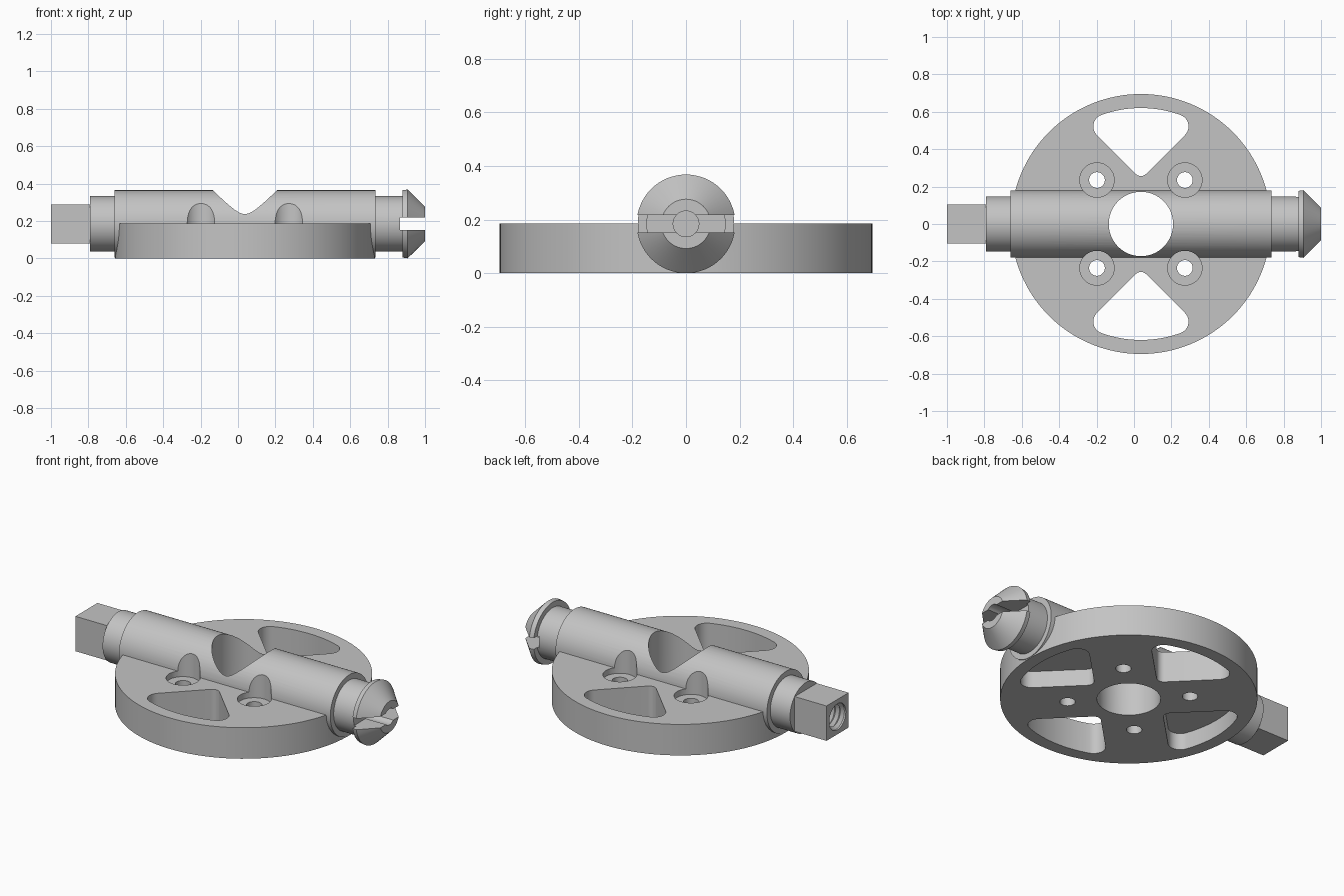
import bpy
import bmesh
from math import sin, cos, pi, sqrt, atan2
from mathutils import Matrix, Vector

old = bpy.data.objects.get("Cube")
if old:
    bpy.data.objects.remove(old, do_unlink=True)

CX = 0.037          # disc centre
AXIS_Z = 0.184      # shaft height
DISC_H = 0.185

steel = bpy.data.materials.new("grey_steel")
steel.use_nodes = True
grey = (0.55, 0.55, 0.55, 1)
steel.diffuse_color = grey
steel.node_tree.nodes["Principled BSDF"].inputs["Base Color"].default_value = grey


def finish(name, bm, matrix=None):
    if matrix:
        bm.transform(matrix)
    bmesh.ops.recalc_face_normals(bm, faces=bm.faces)
    mesh = bpy.data.meshes.new(name)
    bm.to_mesh(mesh)
    bm.free()
    mesh.materials.append(steel)
    obj = bpy.data.objects.new(name, mesh)
    bpy.context.collection.objects.link(obj)
    return obj


def loft(name, rings, matrix=None):
    """Skin closed rings of points and cap both ends."""
    bm = bmesh.new()
    rows = [[bm.verts.new(p) for p in ring] for ring in rings]
    n = len(rows[0])
    for a, b in zip(rows, rows[1:]):
        for i in range(n):
            j = (i + 1) % n
            bm.faces.new((a[i], a[j], b[j], b[i]))
    bm.faces.new(rows[0])
    bm.faces.new(rows[-1])
    return finish(name, bm, matrix)


def turned(name, profile, matrix, segs=64):
    """Turn (height, radius) pairs around z."""
    rings = [[(r * cos(2 * pi * i / segs), r * sin(2 * pi * i / segs), h)
              for i in range(segs)] for h, r in profile]
    return loft(name, rings, matrix)


def box(name, x0, x1, hy, hz):
    bm = bmesh.new()
    bmesh.ops.create_cube(bm, size=1)
    bmesh.ops.scale(bm, vec=(x1 - x0, 2 * hy, 2 * hz), verts=bm.verts)
    return finish(name, bm, Matrix.Translation(((x0 + x1) / 2, 0, AXIS_Z)))


def combine(target, tool, operation):
    mod = target.modifiers.new(operation.lower(), 'BOOLEAN')
    mod.operation = operation
    mod.solver = 'EXACT'
    mod.object = tool
    bpy.context.view_layer.objects.active = target
    bpy.ops.object.modifier_apply(modifier=mod.name)
    bpy.data.objects.remove(tool, do_unlink=True)


def cut(target, tool):
    combine(target, tool, 'DIFFERENCE')


ALONG_X = Matrix.Translation((0, 0, AXIS_Z)) @ Matrix.Rotation(pi / 2, 4, 'Y')


def upright(x, y):
    return Matrix.Translation((x, y, 0))


def arc(cx, cy, r, a0, a1, n):
    return [(cx + r * cos(a0 + (a1 - a0) * i / n),
             cy + r * sin(a0 + (a1 - a0) * i / n)) for i in range(n + 1)]


def window_outline(apex=0.24, rim=0.62, corner=0.065, tip=0.04):
    """Rounded wedge opening towards +y, sides at 45 degrees."""
    k = apex + corner * sqrt(2)
    d = rim - corner
    x = (-k + sqrt(2 * d * d - k * k)) / 2
    y = x + k
    a = atan2(y, x)
    pts = arc(0, apex + tip * sqrt(2), tip, -3 * pi / 4, -pi / 4, 8)
    pts += arc(x, y, corner, -pi / 4, a, 12)
    pts += arc(0, 0, rim, a, pi - a, 20)[1:-1]
    pts += arc(-x, y, corner, pi - a, 5 * pi / 4, 12)
    return pts


# Disc, shaft with necks and flared head, and square drive end
body = turned("wheel_with_shaft", [(0, 0.695), (DISC_H, 0.695)], upright(CX, 0), 128)
shaft = turned("shaft", [(-0.79, 0.148), (-0.66, 0.148), (-0.66, 0.18),
                         (0.735, 0.18), (0.735, 0.148), (0.88, 0.148),
                         (0.88, 0.18), (0.907, 0.184), (1.0, 0.092)], ALONG_X)
combine(shaft, box("square_end", -1.0, -0.72, 0.104, 0.104), 'UNION')
combine(body, shaft, 'UNION')

# Central bore
cut(body, turned("centre_bore", [(-0.1, 0.172), (0.5, 0.172)], upright(CX, 0), 96))

# Four bolt holes with counterbores that bite into the shaft
for sx in (-1, 1):
    for sy in (-1, 1):
        cut(body, turned("bolt_hole", [(-0.1, 0.042), (0.15, 0.042),
                                       (0.15, 0.092), (0.5, 0.092)],
                         upright(CX + sx * 0.235, sy * 0.235), 48))

# Wedge windows: open across the shaft, blind pockets beneath it
outline = window_outline()
for quarter in range(4):
    top = 0.5 if quarter % 2 == 0 else 0.1
    rings = [[(x, y, z) for x, y in outline] for z in (-0.1, top)]
    cut(body, loft("window", rings,
                   upright(CX, 0) @ Matrix.Rotation(quarter * pi / 2, 4, 'Z')))

# Slot and pilot bore in the flared head
cut(body, box("head_slot", 0.867, 1.1, 0.3, 0.033))
cut(body, turned("pilot_bore", [(0.78, 0.048), (1.1, 0.048)], ALONG_X, 32))

# Threaded socket in the square end
thread = [(-1.1, 0.078)]
for i in range(8):
    start = -0.99 + i * 0.032
    thread += [(start, 0.078), (start + 0.016, 0.062)]
cut(body, turned("thread", thread, ALONG_X, 40))

# Smooth the round walls, keep machined edges crisp
bpy.ops.object.select_all(action='DESELECT')
body.select_set(True)
bpy.context.view_layer.objects.active = body
bpy.ops.object.shade_smooth_by_angle(angle=pi / 7)
